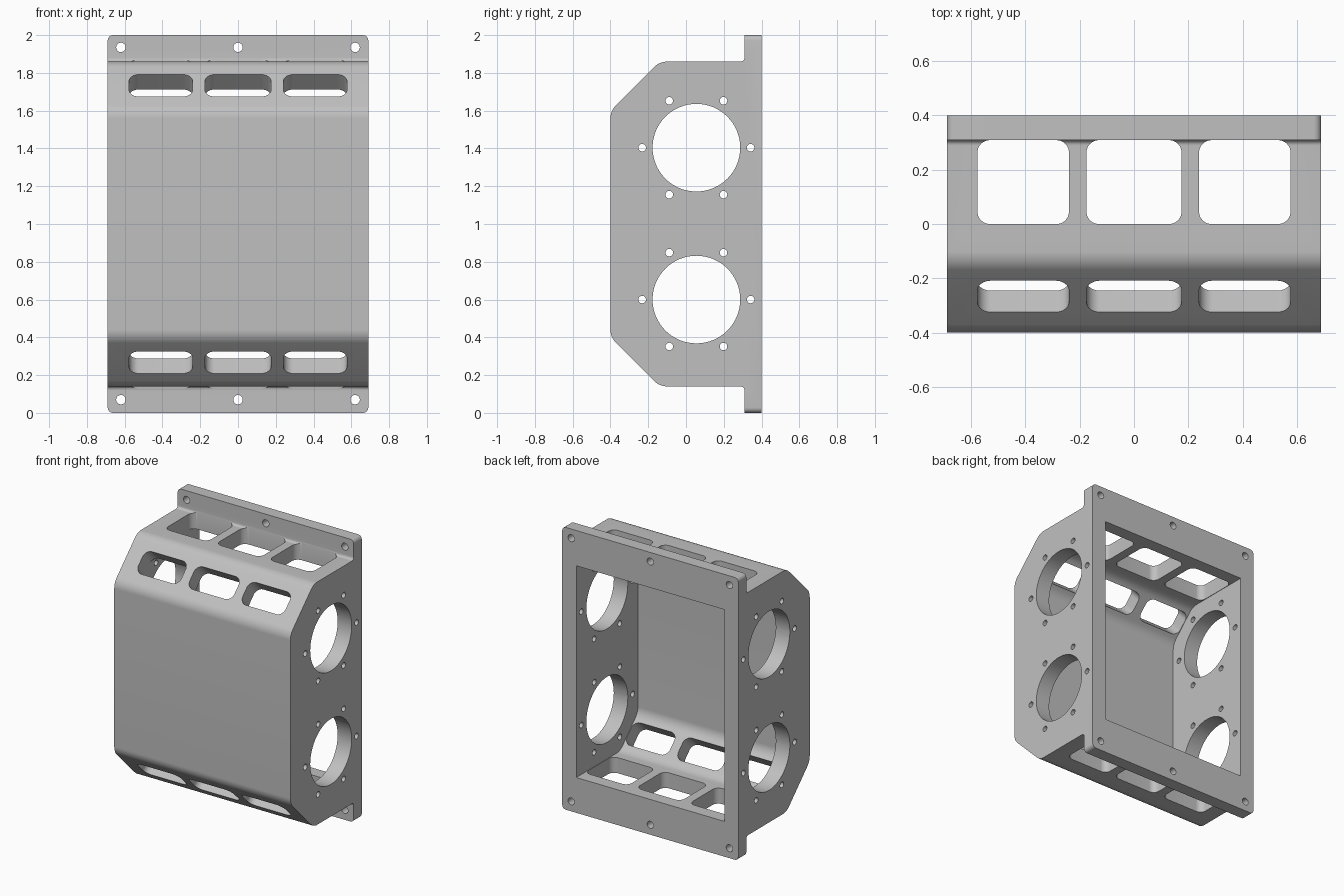
import bpy, bmesh, math
from mathutils import Matrix, Vector

if "Cube" in bpy.data.objects:
    bpy.data.objects.remove(bpy.data.objects["Cube"], do_unlink=True)

X, Y, Z = Vector((1, 0, 0)), Vector((0, 1, 0)), Vector((0, 0, 1))
HALF_W = 0.69


def fillet(corners, steps=8):
    """Round each (u, v, radius) corner of a polygon."""
    out, n = [], len(corners)
    for i, (u, v, r) in enumerate(corners):
        p = Vector((u, v))
        if r == 0:
            out.append(p)
            continue
        d1 = (Vector(corners[i - 1][:2]) - p).normalized()
        d2 = (Vector(corners[(i + 1) % n][:2]) - p).normalized()
        t = r / math.tan(d1.angle(d2) / 2)
        c = p + (d1 + d2).normalized() * math.hypot(r, t)
        a, b = p + d1 * t - c, p + d2 * t - c
        out += [c + a.lerp(b, k / steps).normalized() * r for k in range(steps + 1)]
    return out


def mirrored(half):
    """Complete a profile by reflecting it about mid height."""
    return half + [(u, 2 - v, r) for u, v, r in reversed(half)]


def circle(u, v, r, n):
    return [Vector((u + r * math.cos(math.tau * k / n), v + r * math.sin(math.tau * k / n)))
            for k in range(n)]


def rectangle(u0, u1, v0, v1, r):
    return fillet([(u0, v0, r), (u1, v0, r), (u1, v1, r), (u0, v1, r)])


def prism(bm, points, lo, hi, u, v, origin=Vector((0, 0, 0))):
    """Extrude a 2D outline in the u, v plane along its normal."""
    w = u.cross(v)
    low = [bm.verts.new(origin + u * p.x + v * p.y + w * lo) for p in points]
    high = [bm.verts.new(origin + u * p.x + v * p.y + w * hi) for p in points]
    bm.faces.new(low[::-1])
    bm.faces.new(high)
    for i in range(len(points)):
        j = (i + 1) % len(points)
        bm.faces.new((low[i], low[j], high[j], high[i]))


def finish(bm, name):
    bmesh.ops.recalc_face_normals(bm, faces=bm.faces)
    mesh = bpy.data.meshes.new(name)
    bm.to_mesh(mesh)
    bm.free()
    ob = bpy.data.objects.new(name, mesh)
    bpy.context.collection.objects.link(ob)
    return ob


# Housing: chamfered box and mounting flange in one profile
bm = bmesh.new()
outer = mirrored([(0.4, 2, 0), (0.31, 2, 0), (0.31, 1.86, 0.02),
                  (-0.14, 1.86, 0.1), (-0.4, 1.6, 0.1)])
prism(bm, fillet(outer), -HALF_W, HALF_W, Y, Z)
corners = [e for e in bm.edges
           if all(abs(q.co.x) > 0.68 and abs(q.co.z - 1) > 0.99 for q in e.verts)
           and abs(e.verts[0].co.y - e.verts[1].co.y) > 0.05]
bmesh.ops.bevel(bm, geom=corners, offset=0.028, segments=6, affect='EDGES', profile=0.5)
housing = finish(bm, "housing")

# Cavity, open at the back
bm = bmesh.new()
inner = mirrored([(0.5, 1.75, 0), (-0.092, 1.75, 0.1), (-0.29, 1.552, 0.1)])
prism(bm, fillet(inner), -0.58, 0.58, Y, Z)
cutters = [finish(bm, "cavity_cutter")]

# Vent slots through the top, bottom and both chamfers
slots = [(-0.577, -0.24), (-0.175, 0.175), (0.24, 0.577)]
for side in (1, -1):
    flat, slanted = bmesh.new(), bmesh.new()
    for x0, x1 in slots:
        prism(flat, rectangle(x0, x1, 0, 0.309, 0.045), -0.18, 0.18, X, Y,
              Vector((0, 0, 1 + side * 0.85)))
        prism(slanted, rectangle(x0, x1, -0.082, 0.082, 0.05), -0.16, 0.16, X,
              (Y + Z * side).normalized(), Vector((0, -0.267, 1 + side * 0.733)))
    cutters += [finish(flat, "flat_vent_cutter"), finish(slanted, "chamfer_vent_cutter")]

# Round side openings, each with a ring of six screw holes
bm = bmesh.new()
for z in (0.6, 1.404):
    prism(bm, circle(0.055, z, 0.232, 64), -0.8, 0.8, Y, Z)
    for k in range(6):
        a = math.tau * k / 6
        prism(bm, circle(0.055 + 0.287 * math.cos(a), z + 0.287 * math.sin(a), 0.02, 20),
              -0.8, 0.8, Y, Z)
cutters.append(finish(bm, "side_hole_cutter"))

# Flange mounting holes
bm = bmesh.new()
for z in (0.07, 1.935):
    for x in (-0.62, 0, 0.62):
        prism(bm, circle(z, x, 0.025, 24), 0.25, 0.5, Z, X)
cutters.append(finish(bm, "flange_hole_cutter"))

# Cut everything, then drop the cutters
bpy.context.view_layer.objects.active = housing
for cutter in cutters:
    cutter.hide_render = True
    mod = housing.modifiers.new("cut", 'BOOLEAN')
    mod.operation, mod.solver, mod.object = 'DIFFERENCE', 'EXACT', cutter
    bpy.ops.object.modifier_apply(modifier=mod.name)
    bpy.data.objects.remove(cutter, do_unlink=True)

# Plain grey metal
grey = bpy.data.materials.new("light_grey")
grey.use_nodes = True
colour = (0.53, 0.53, 0.53, 1)
grey.diffuse_color = colour
grey.node_tree.nodes["Principled BSDF"].inputs["Base Color"].default_value = colour
housing.data.materials.clear()
housing.data.materials.append(grey)

bpy.ops.object.select_all(action='DESELECT')
housing.select_set(True)
bpy.ops.object.shade_smooth_by_angle(angle=math.radians(30))
